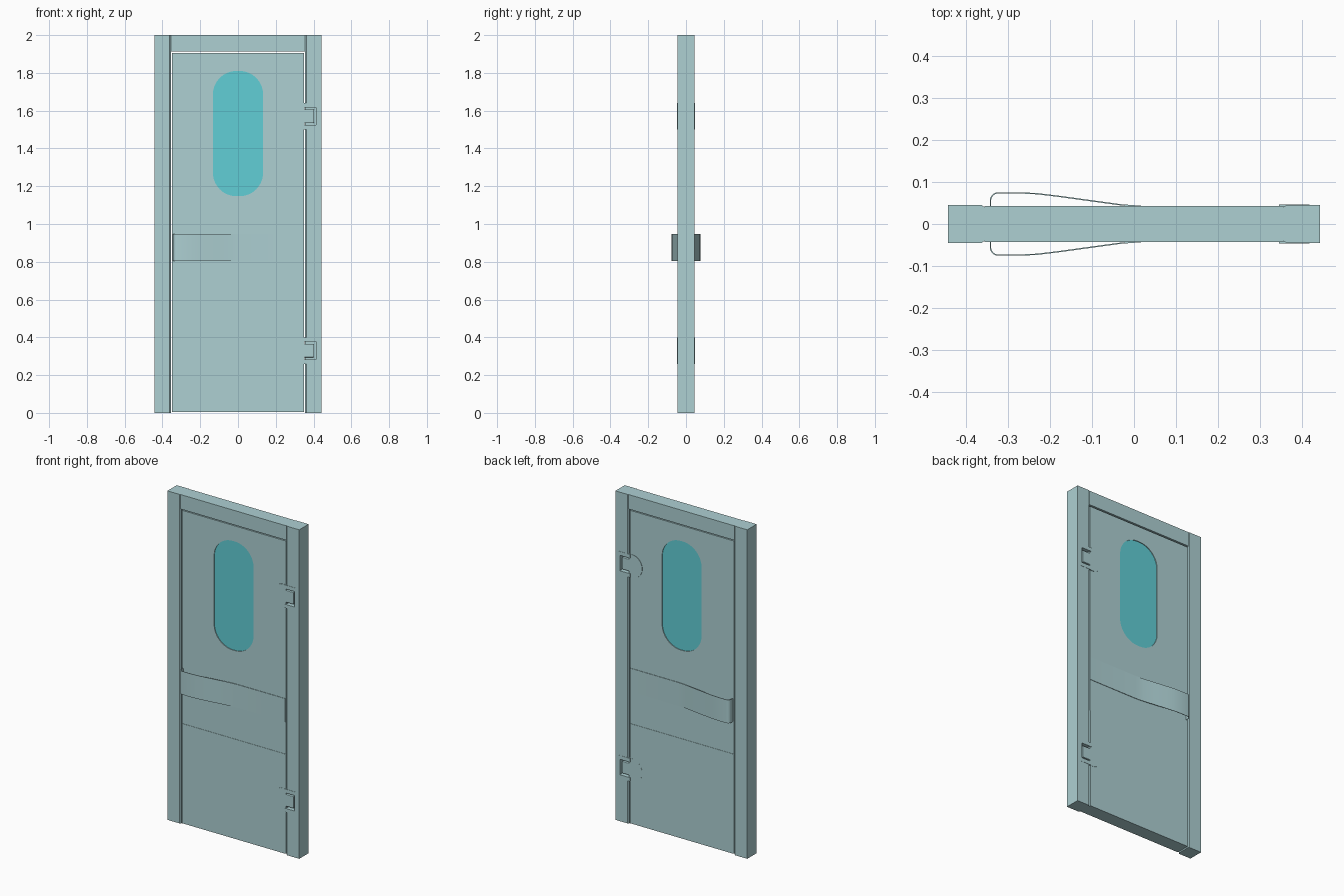
import bpy, bmesh, math

if "Cube" in bpy.data.objects:
    bpy.data.objects.remove(bpy.data.objects["Cube"])

def material(name, col):
    m = bpy.data.materials.new(name)
    m.diffuse_color = col
    m.use_nodes = True
    m.node_tree.nodes["Principled BSDF"].inputs["Base Color"].default_value = m.diffuse_color
    return m

STEEL = material("pale_steel", (0.42, 0.63, 0.65, 1))
GLASS = material("cyan_glass", (0.12, 0.62, 0.67, 1))

def activate(ob):
    bpy.ops.object.select_all(action='DESELECT')
    ob.select_set(True)
    bpy.context.view_layer.objects.active = ob

def prism(name, pts, axis, a, b, mat=STEEL, smooth=False):
    """Extrude a 2D outline along y (points are x,z) or z (points are x,y)."""
    place = (lambda p, t: (p[0], t, p[1])) if axis == 'y' else (lambda p, t: (p[0], p[1], t))
    bm = bmesh.new()
    lo = [bm.verts.new(place(p, a)) for p in pts]
    hi = [bm.verts.new(place(p, b)) for p in pts]
    bm.faces.new(lo)
    bm.faces.new(hi)
    n = len(pts)
    for i in range(n):
        j = (i + 1) % n
        bm.faces.new((lo[i], lo[j], hi[j], hi[i]))
    bmesh.ops.recalc_face_normals(bm, faces=bm.faces)
    me = bpy.data.meshes.new(name)
    bm.to_mesh(me)
    bm.free()
    ob = bpy.data.objects.new(name, me)
    bpy.context.collection.objects.link(ob)
    me.materials.append(mat)
    if smooth:
        activate(ob)
        bpy.ops.object.shade_smooth_by_angle(angle=math.radians(35))
    return ob

def box(name, x0, x1, y0, y1, z0, z1, bevel=0):
    ob = prism(name, [(x0, z0), (x1, z0), (x1, z1), (x0, z1)], 'y', y0, y1)
    if bevel:
        mod = ob.modifiers.new("bevel", 'BEVEL')
        mod.width, mod.segments = bevel, 2
    return ob

def rounded(hw, z0, z1, r, n=14):
    """Rounded rectangle outline centred on x = 0."""
    pts = []
    for cx, cz, start in ((hw-r, z1-r, 0), (r-hw, z1-r, 90), (r-hw, z0+r, 180), (hw-r, z0+r, 270)):
        for i in range(n + 1):
            t = math.radians(start + 90 * i / n)
            pts.append((cx + r * math.cos(t), cz + r * math.sin(t)))
    return pts

def cut(ob, cutters):
    activate(ob)
    for c in cutters:
        mod = ob.modifiers.new("cut", 'BOOLEAN')
        mod.operation, mod.object, mod.solver = 'DIFFERENCE', c, 'EXACT'
        bpy.ops.object.modifier_apply(modifier=mod.name)
    for c in cutters:
        bpy.data.objects.remove(c)

HINGES = (0.33, 1.57)
HALF = 0.045

# Jambs with chamfered inner edges
for side, name in ((-1, "left_jamb"), (1, "right_jamb")):
    outline = [(0.443, -HALF), (0.443, HALF), (0.362, HALF), (0.355, HALF-0.006),
               (0.355, 0.006-HALF), (0.362, -HALF)]
    jamb = prism(name, [(side * x, y) for x, y in outline], 'z', 0, 2)
    if side == 1:
        # Hinge pockets in both faces
        cut(jamb, [box("pocket_cutter", 0.33, 0.413, s*0.02, s*0.06, z-0.047, z+0.047)
                   for z in HINGES for s in (-1, 1)])

# Header
box("header", -0.356, 0.356, -0.043, 0.043, 1.912, 2)

# Door leaf with window opening
leaf = box("door_leaf", -0.35, 0.35, -0.040, 0.040, 0.004, 1.905)
cut(leaf, [prism("window_cutter", rounded(0.133, 1.147, 1.81, 0.125), 'y', -0.1, 0.1)])

# Window pane
prism("window_pane", rounded(0.133, 1.147, 1.81, 0.125), 'y', -0.036, 0.036, GLASS, True)

# Bumper path: flat along the door, bulging and hooked at the free edge
path = [(0.347, 0.0425), (0.02, 0.0432), (-0.03, 0.047), (-0.10, 0.0565), (-0.18, 0.0675),
        (-0.23, 0.0735), (-0.27, 0.0755), (-0.323, 0.0755)]
path += [(-0.323 - 0.02 * math.sin(t), 0.0555 + 0.02 * math.cos(t))
         for t in (math.pi / 2 * i / 6 for i in range(1, 7))]
path.append((-0.343, 0.039))

def offset(path, d):
    out = []
    for i, (x, y) in enumerate(path):
        a, b = path[max(i-1, 0)], path[min(i+1, len(path)-1)]
        dx, dy = b[0]-a[0], b[1]-a[1]
        l = math.hypot(dx, dy)
        out.append((x - dy / l * d, y + dx / l * d))
    return out

strip = path + offset(path, 0.003)[::-1]

for s, face in ((-1, "front"), (1, "back")):
    # Kick plate and sprung bumper strip
    box(face + "_kick_plate", -0.348, 0.348, s*0.039, s*0.0418, 0.004, 0.61)
    prism(face + "_bumper", [(x, s*y) for x, y in strip], 'z', 0.805, 0.947, smooth=True)

    for z, level in zip(HINGES, ("lower", "upper")):
        tag = f"{face}_{level}_hinge_"
        # D-shaped strap plate on the door
        arc = [(0.335 + 0.07 * math.cos(t), z + 0.07 * math.sin(t))
               for t in (math.pi * (0.5 + i / 24) for i in range(25))]
        prism(tag + "plate", [(0.352, z + 0.07)] + arc + [(0.352, z - 0.07)],
              'y', s*0.039, s*0.0425, smooth=True)
        # Raised C-shaped surround on the jamb
        c = [(0.345, z+0.07), (0.418, z+0.07), (0.418, z-0.07), (0.345, z-0.07),
             (0.345, z-0.047), (0.413, z-0.047), (0.413, z+0.047), (0.345, z+0.047)]
        prism(tag + "surround", c, 'y', s*0.035, s*0.0465)
        # Knuckle and arm inside the pocket
        box(tag + "arm", 0.34, 0.402, s*0.018, s*0.042, z-0.036, z+0.036, 0.003)
